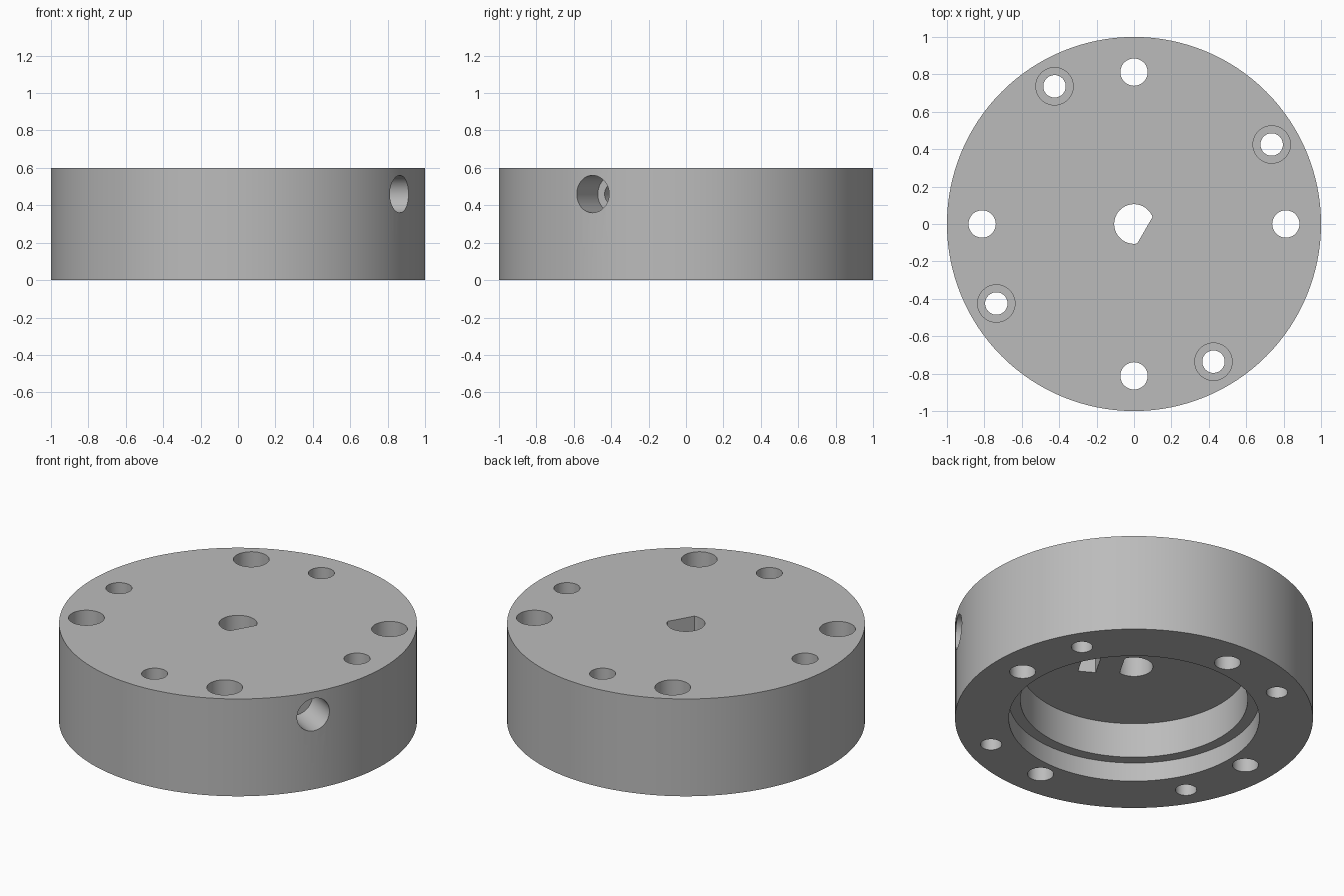
import bpy, bmesh
from math import pi, sin, cos, acos, radians
from mathutils import Matrix

cube = bpy.data.objects.get("Cube")
if cube:
    bpy.data.objects.remove(cube)

HEIGHT = 0.6
CEILING = 0.333          # top of the underside recess
SCREW_ANGLE = radians(-30)

metal = bpy.data.materials.new("plain_grey")
metal.use_nodes = True
grey = (0.5, 0.5, 0.5, 1)
metal.diffuse_color = grey
metal.node_tree.nodes["Principled BSDF"].inputs["Base Color"].default_value = grey


def circle(radius, sides=48):
    return [(radius * cos(2 * pi * i / sides), radius * sin(2 * pi * i / sides))
            for i in range(sides)]


def prism(name, outline, low, high, matrix=Matrix()):
    """Closed prism of a flat outline, from low to high along local z."""
    bm = bmesh.new()
    base = bm.faces.new([bm.verts.new((x, y, low)) for x, y in outline])
    side = bmesh.ops.extrude_face_region(bm, geom=[base])
    top = [v for v in side["geom"] if isinstance(v, bmesh.types.BMVert)]
    bmesh.ops.translate(bm, verts=top, vec=(0, 0, high - low))
    bmesh.ops.recalc_face_normals(bm, faces=bm.faces)
    bm.transform(matrix)
    mesh = bpy.data.meshes.new(name)
    bm.to_mesh(mesh)
    bm.free()
    mesh.materials.append(metal)
    obj = bpy.data.objects.new(name, mesh)
    bpy.context.collection.objects.link(obj)
    return obj


def at_angle(angle, radius):
    return Matrix.Rotation(angle, 4, "Z") @ Matrix.Translation((radius, 0, 0))


hub = prism("round_hub", circle(1, 128), 0, HEIGHT)
cutters = []


def cut(name, outline, low, high, matrix=Matrix()):
    cutter = prism(name, outline, low, high, matrix)
    cutter.hide_render = True
    cutters.append(cutter)


# Stepped recess in the underside
cut("wide_recess", circle(0.70, 96), -0.1, 0.117)
cut("deep_recess", circle(0.635, 96), -0.1, CEILING)

# Plain holes and counterbored screw holes around the rim
for i in range(4):
    plain = at_angle(i * pi / 2, 0.812)
    bored = at_angle(i * pi / 2 + pi / 6, 0.85)
    cut("plain_hole", circle(0.073), -0.1, 0.7, plain)
    cut("screw_hole", circle(0.06), -0.1, 0.7, bored)
    cut("screw_head_bore", circle(0.1), 0.4, 0.7, bored)

# Shaft hole with one flat, facing the set screw
shaft, flat = 0.106, 0.067
start = acos(flat / shaft)
arc = [start + (2 * pi - 2 * start) * i / 36 for i in range(37)]
turn = Matrix.Rotation(SCREW_ANGLE, 4, "Z")
cut("shaft_hole", [(shaft * cos(a), shaft * sin(a)) for a in arc], 0.2, 0.7, turn)

# Radial set screw hole, its head bore, and the nut slot open to the recess
radial = turn @ Matrix.Translation((0, 0, 0.46)) @ Matrix.Rotation(pi / 2, 4, "Y")
cut("set_screw_hole", circle(0.058), 0, 0.85, radial)
cut("set_screw_bore", circle(0.1), 0.77, 1.1, radial)
slot = [(0.2, -0.1), (0.3, -0.1), (0.3, 0.1), (0.2, 0.1)]
cut("nut_slot", slot, 0.25, 0.56, turn)

# Cut everything out of the hub
bpy.context.view_layer.objects.active = hub
for cutter in cutters:
    mod = hub.modifiers.new(cutter.name, "BOOLEAN")
    mod.operation = "DIFFERENCE"
    mod.solver = "EXACT"
    mod.object = cutter
    bpy.ops.object.modifier_apply(modifier=mod.name)
    bpy.data.objects.remove(cutter)

bpy.ops.object.select_all(action="DESELECT")
hub.select_set(True)
bpy.ops.object.shade_smooth_by_angle(angle=radians(30))
